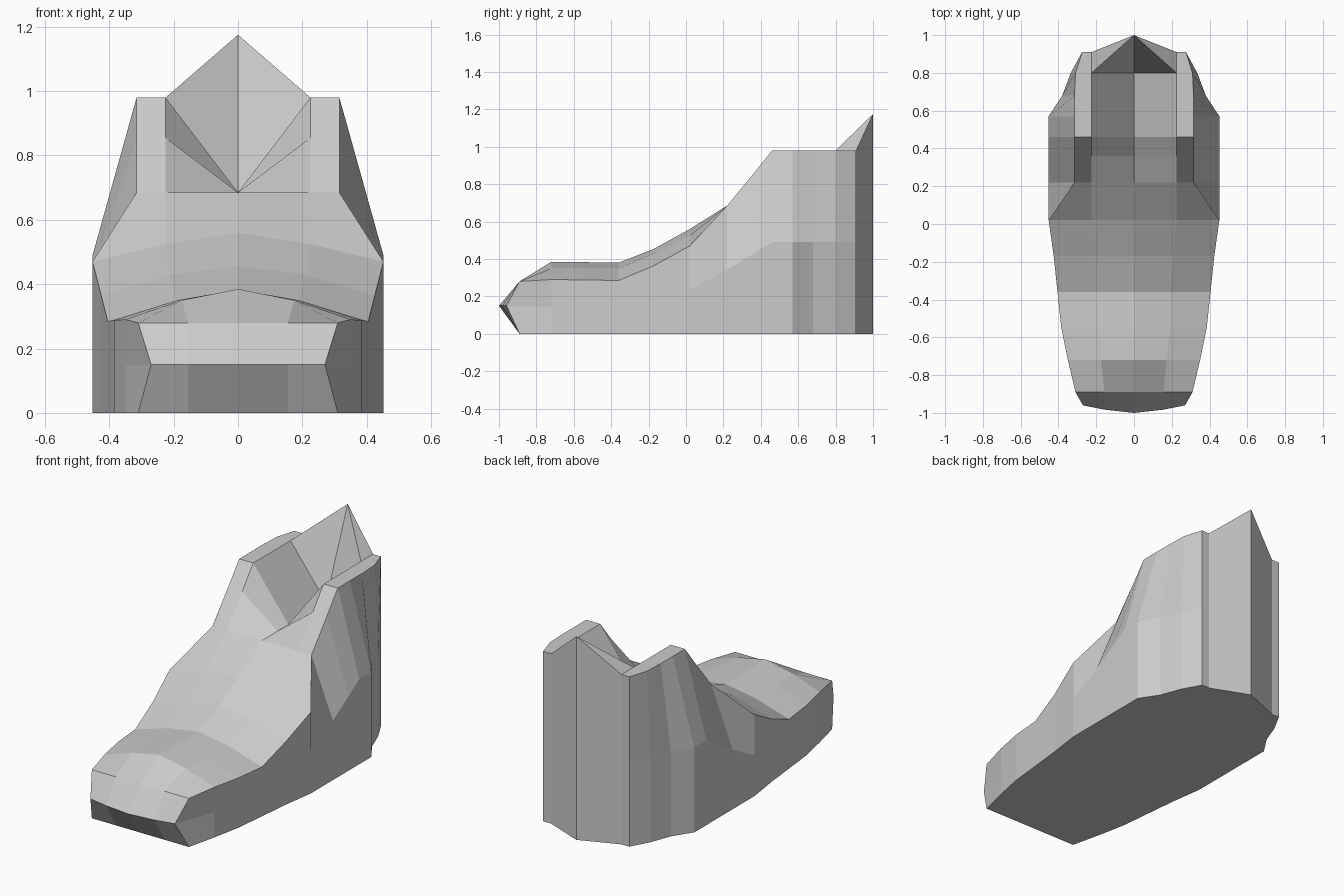
import bpy, bmesh

if "Cube" in bpy.data.objects:
    bpy.data.objects.remove(bpy.data.objects["Cube"])

# Stations toe to heel: y, sole half-width, rim x, rim z, inner x, inner z, centre z
STATIONS = [
    (-.89, .31, .31, .28, .155, .28, .28),
    (-.72, .35, .35, .29, .175, .35, .385),
    (-.55, .385, .385, .288, .19, .35, .383),
    (-.36, .405, .405, .285, .19, .35, .38),
    (-.17, .425, .425, .365, .21, .43, .455),
    (.02, .452, .452, .47, .225, .525, .56),
    (.22, .452, .315, .685, .225, .685, .685),
    (.36, .452, .315, .855, .225, .855, .685),
    (.46, .452, .315, .98, .225, .98, .685),
    (.57, .452, .315, .98, .225, .98, .685),
    (.68, .38, .315, .98, .225, .98, .685),
    (.80, .335, .31, .98, .225, .98, .685),
    (.91, .275, .275, .98, .225, .98, 1.175),
]


def build_half(bm, s):
    rings = []
    for n, (y, b, t, h, i, hi, c) in enumerate(STATIONS):
        last = n == len(STATIONS) - 1
        yc = 1.0 if last else y                      # pointed heel on the centre line
        mid = (.27, -.96, .15) if n == 0 else (b, y, h / 2)
        pts = [(0, yc, 0), (i, y, 0), (b, y, 0), mid, (t, y, h), (i, y, hi), (0, yc, c)]
        rings.append([bm.verts.new((s * p[0], p[1], p[2])) for p in pts])

    # body loft: sole, side walls, vamp, rim and ankle hollow
    for n in range(len(rings) - 1):
        a, d = rings[n], rings[n + 1]
        for k in range(6):
            if n == len(rings) - 2 and k == 5:       # heel tab folds along a diagonal
                bm.faces.new((a[5], d[5], d[6]))
                bm.faces.new((a[5], d[6], a[6]))
            else:
                bm.faces.new((a[k], d[k], d[k + 1], a[k + 1]))

    # heel back
    e = rings[-1]
    bm.faces.new((e[1], e[2], e[3], e[4], e[5]))
    bm.faces.new((e[0], e[1], e[5], e[6]))

    # toe nose
    f = rings[0]
    tip = bm.verts.new((0, -1, .15))
    side = bm.verts.new((s * .155, -.983, .15))
    bm.faces.new((f[0], f[1], side, tip))
    bm.faces.new((f[1], f[2], f[3], side))
    bm.faces.new((tip, side, f[5], f[6]))
    bm.faces.new((side, f[3], f[4], f[5]))


bm = bmesh.new()
for s in (1, -1):
    build_half(bm, s)
bmesh.ops.remove_doubles(bm, verts=bm.verts[:], dist=.0005)
bmesh.ops.recalc_face_normals(bm, faces=bm.faces[:])

mesh = bpy.data.meshes.new("shoe")
bm.to_mesh(mesh)
bm.free()
bpy.context.collection.objects.link(bpy.data.objects.new("shoe", mesh))
